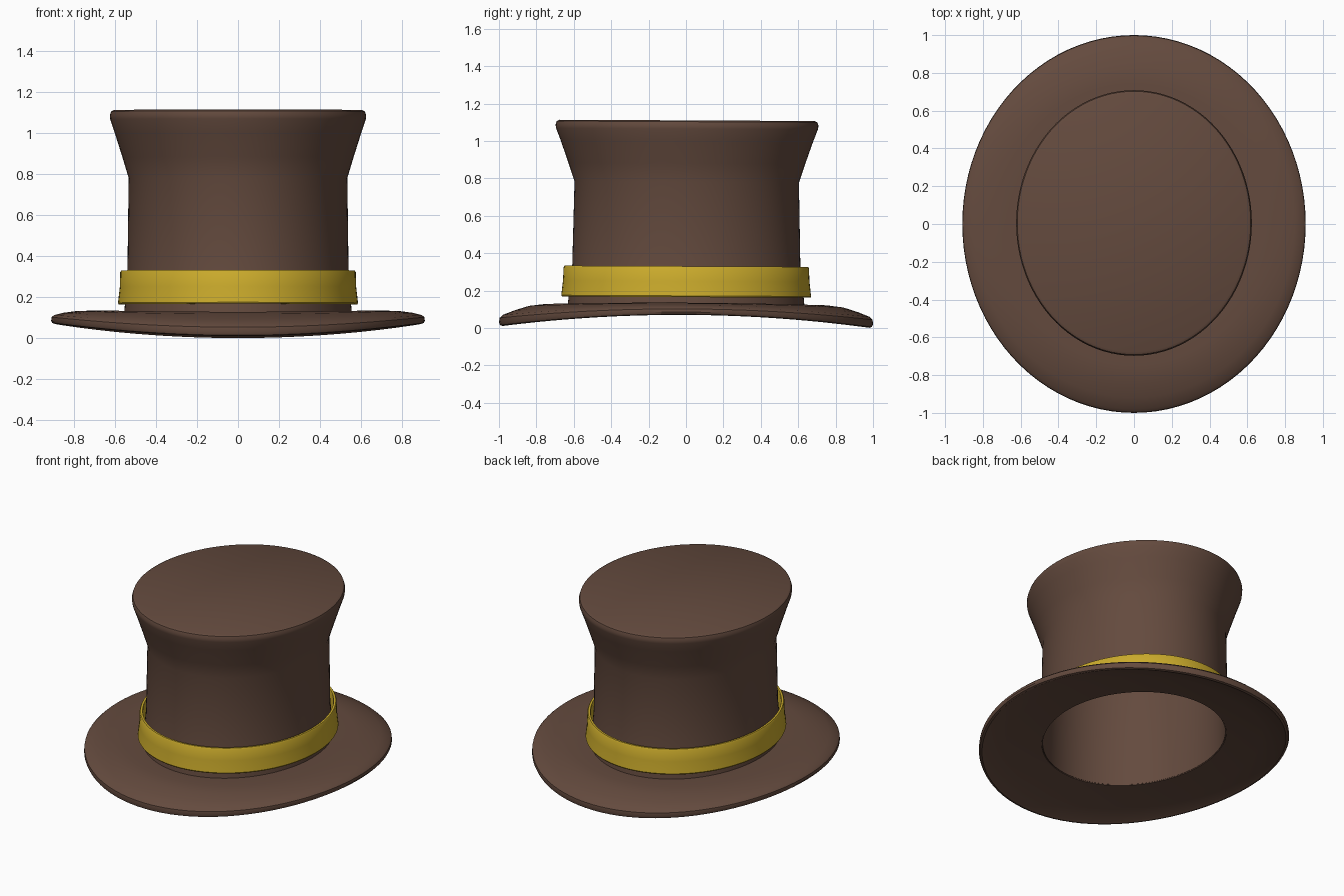
import bpy, bmesh, math
from mathutils import Matrix

if "Cube" in bpy.data.objects:
    bpy.data.objects.remove(bpy.data.objects["Cube"], do_unlink=True)

SEGMENTS = 96
TILT = Matrix.Rotation(-0.005, 4, 'X')  # the hat leans very slightly


def material(name, rgb):
    mat = bpy.data.materials.new(name)
    mat.use_nodes = True
    color = (*rgb, 1)
    mat.diffuse_color = color
    bsdf = mat.node_tree.nodes["Principled BSDF"]
    bsdf.inputs["Base Color"].default_value = color
    bsdf.inputs["Roughness"].default_value = 0.8
    return mat


def loft(name, rings, mat, closed=False):
    """Skin oval rings (rx, ry, z, droop toward front and back)."""
    bm = bmesh.new()
    loops = []
    for rx, ry, z, droop in rings:
        loop = []
        for i in range(SEGMENTS):
            a = math.tau * i / SEGMENTS
            s, c = math.sin(a), math.cos(a)
            loop.append(bm.verts.new((rx * c, ry * s, z - droop * s * s)))
        loops.append(loop)
    pairs = list(zip(loops, loops[1:]))
    if closed:
        pairs.append((loops[-1], loops[0]))
    else:
        bm.faces.new(loops[0])
        bm.faces.new(loops[-1])
    for low, high in pairs:
        for i in range(SEGMENTS):
            j = (i + 1) % SEGMENTS
            bm.faces.new((low[i], low[j], high[j], high[i]))
    bmesh.ops.recalc_face_normals(bm, faces=bm.faces)
    bm.transform(TILT)
    mesh = bpy.data.meshes.new(name)
    bm.to_mesh(mesh)
    bm.free()
    mesh.materials.append(mat)
    obj = bpy.data.objects.new(name, mesh)
    bpy.context.collection.objects.link(obj)
    bpy.ops.object.select_all(action='DESELECT')
    obj.select_set(True)
    bpy.context.view_layer.objects.active = obj
    bpy.ops.object.shade_smooth_by_angle(angle=math.radians(35))
    return obj


brown = material("brown felt", (0.127, 0.069, 0.048))
gold = material("gold ribbon", (0.60, 0.41, 0.025))

# Hollow crown: inner lid, inner wall, outer wall, flared top, outer lid
loft("crown", [
    (0.595, 0.675, 1.08, 0),
    (0.515, 0.585, 0.78, 0),
    (0.525, 0.60, 0.095, 0.01),
    (0.555, 0.635, 0.11, 0.01),
    (0.55, 0.628, 0.17, 0),
    (0.538, 0.61, 0.33, 0),
    (0.532, 0.60, 0.78, 0),
    (0.562, 0.633, 0.88, 0),
    (0.60, 0.675, 1.0, 0),
    (0.622, 0.70, 1.065, 0),
    (0.624, 0.703, 1.085, 0),
    (0.618, 0.697, 1.103, 0),
    (0.605, 0.683, 1.11, 0),
], brown)

# Brim: rolled-down rim that droops at front and back
loft("brim", [
    (0.53, 0.606, 0.125, 0.008),
    (0.70, 0.75, 0.135, 0.01),
    (0.79, 0.84, 0.132, 0.018),
    (0.85, 0.92, 0.124, 0.035),
    (0.895, 0.98, 0.113, 0.048),
    (0.907, 0.997, 0.102, 0.053),
    (0.909, 1.0, 0.085, 0.06),
    (0.903, 0.994, 0.074, 0.064),
    (0.89, 0.98, 0.07, 0.064),
    (0.875, 0.965, 0.075, 0.062),
    (0.75, 0.83, 0.088, 0.035),
    (0.53, 0.606, 0.092, 0.01),
], brown, closed=True)

# Ribbon band standing slightly off the crown
loft("band", [
    (0.562, 0.645, 0.165, 0),
    (0.58, 0.664, 0.165, 0),
    (0.584, 0.668, 0.172, 0),
    (0.575, 0.659, 0.25, 0),
    (0.573, 0.656, 0.322, 0),
    (0.568, 0.651, 0.33, 0),
    (0.555, 0.638, 0.33, 0),
    (0.552, 0.635, 0.32, 0),
], gold, closed=True)
